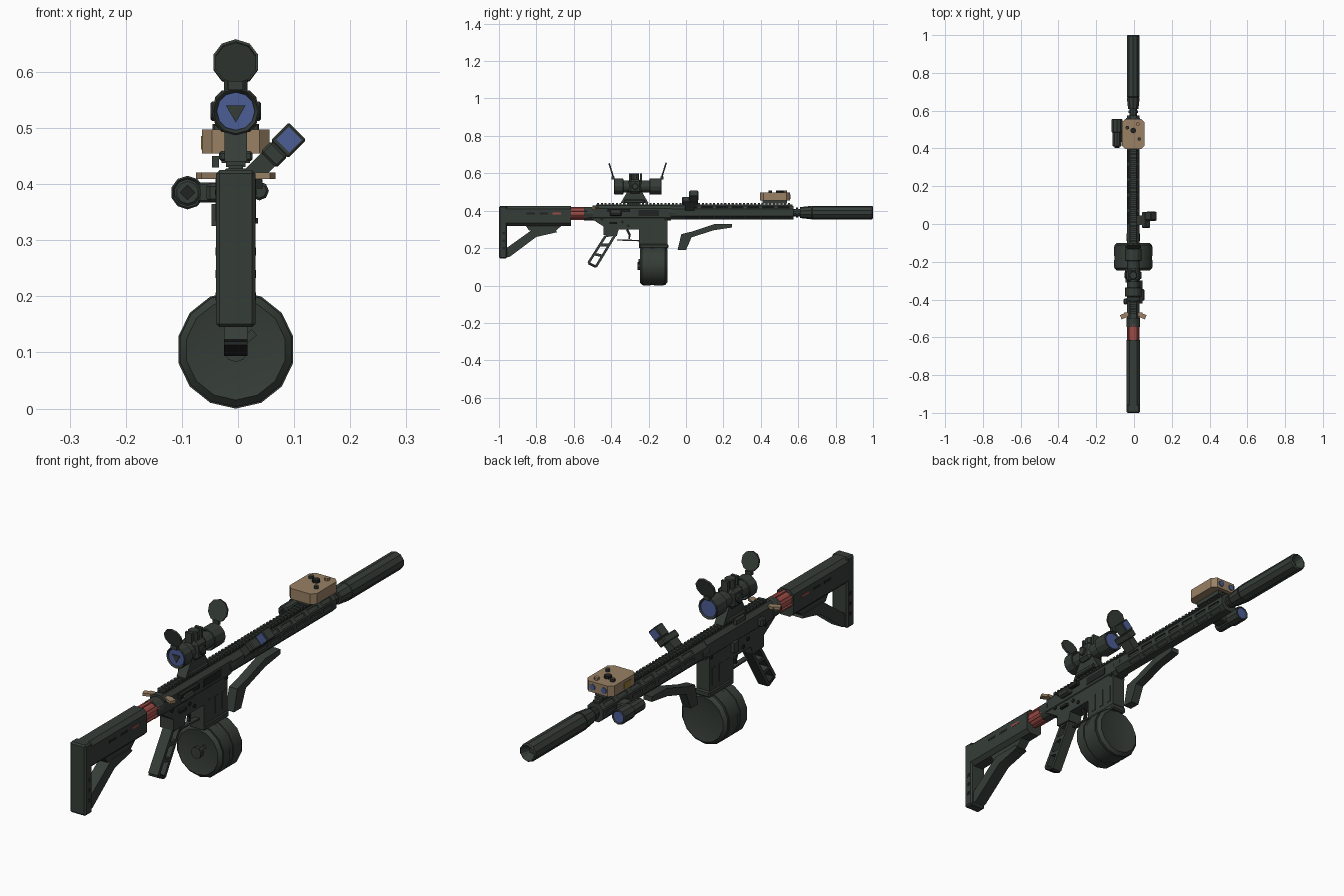
import bpy, bmesh, math
from mathutils import Vector

if "Cube" in bpy.data.objects:
    bpy.data.objects.remove(bpy.data.objects["Cube"], do_unlink=True)

CENTRE = -.004       # centre plane of the body
BORE = .39           # height of the barrel axis
SIGHT = .53          # height of the scope axis
QUARTER = math.pi / 2


def material(name, red, green, blue):
    made = bpy.data.materials.new(name)
    made.use_nodes = True
    made.diffuse_color = (red, green, blue, 1)
    for node in made.node_tree.nodes:
        if node.type == 'BSDF_PRINCIPLED':
            node.inputs["Base Color"].default_value = made.diffuse_color
            node.inputs["Roughness"].default_value = .7
    return made


DARK = material("dark green grey", .036, .046, .039)
BLACK = material("near black", .014, .017, .015)
TAN = material("tan", .32, .22, .13)
RED = material("dull red", .33, .07, .06)
BLUE = material("lens blue", .07, .11, .3)
OCHRE = material("ochre", .3, .2, .04)


def finish(name, bm, mat, at=(0, 0, 0), turn=(0, 0, 0)):
    bmesh.ops.recalc_face_normals(bm, faces=bm.faces)
    mesh = bpy.data.meshes.new(name)
    bm.to_mesh(mesh)
    bm.free()
    mesh.materials.append(mat)
    part = bpy.data.objects.new(name, mesh)
    part.location, part.rotation_euler = at, turn
    bpy.context.collection.objects.link(part)
    return part


def box(name, y, z, size, x=CENTRE, mat=DARK, turn=(0, 0, 0), bevel=0, along="xyz"):
    """Box with chamfers on the edges that run along the named axes."""
    bm = bmesh.new()
    bmesh.ops.create_cube(bm, size=1)
    bmesh.ops.scale(bm, vec=size, verts=bm.verts)
    if bevel:
        chosen = [e for e in bm.edges if any(
            abs(e.verts[0].co["xyz".index(a)] - e.verts[1].co["xyz".index(a)]) > bevel / 2
            for a in along)]
        bmesh.ops.bevel(bm, geom=chosen, offset=bevel, segments=1, affect='EDGES')
    return finish(name, bm, mat, (x, y, z), turn)


def rod(name, y, z, radius, length, x=CENTRE, mat=DARK, sides=10, axis="y",
        tip=None, bevel=0, rim=0, recess=0, tilt=0):
    """Cylinder or cone; the ends can be chamfered, then inset by a rim and sunk."""
    bm = bmesh.new()
    bmesh.ops.create_cone(bm, cap_ends=True, segments=sides, radius1=radius,
                          radius2=tip or radius, depth=length)
    if bevel:
        ends = [e for e in bm.edges if abs(e.verts[0].co.z - e.verts[1].co.z) < length / 2]
        bmesh.ops.bevel(bm, geom=ends, offset=bevel, segments=1, affect='EDGES')
    if rim:
        bmesh.ops.recalc_face_normals(bm, faces=bm.faces)
        caps = [f for f in bm.faces if len(f.verts) == sides]
        bmesh.ops.inset_individual(bm, faces=caps, thickness=rim, depth=-recess)
    turn = {"x": (0, QUARTER, 0), "y": (tilt - QUARTER, 0, 0), "z": (0, 0, 0)}[axis]
    return finish(name, bm, mat, (x, y, z), turn)


def outline(name, points, width, mat=DARK):
    """Side outline of (y, z) points, extruded evenly about the centre plane."""
    bm = bmesh.new()
    face = bm.faces.new([bm.verts.new((CENTRE - width / 2, *p)) for p in points])
    grown = bmesh.ops.extrude_face_region(bm, geom=[face])["geom"]
    new = [v for v in grown if isinstance(v, bmesh.types.BMVert)]
    bmesh.ops.translate(bm, vec=(width, 0, 0), verts=new)
    if not face.is_valid or len(face.link_loops if hasattr(face, "link_loops") else face.loops) < 3:
        raise ValueError(name)
    return finish(name, bm, mat)


def bar(name, start, end, thick, width, mat=DARK):
    """Straight bar between two (y, z) points."""
    start, end = Vector(start), Vector(end)
    span, mid = end - start, (start + end) / 2
    return box(name, mid.x, mid.y, (width, span.length, thick), mat=mat,
               turn=(math.atan2(span.y, span.x), 0, 0))


def repeat(part, count, step):
    mod = part.modifiers.new("repeat", 'ARRAY')
    mod.count, mod.use_relative_offset, mod.use_constant_offset = count, False, True
    mod.constant_offset_displace = (0, step, 0)
    return part


def cut(part, cutter):
    cutter.hide_render = True
    cutter.hide_set(True)
    mod = part.modifiers.new("cut", 'BOOLEAN')
    mod.operation, mod.object, mod.solver = 'DIFFERENCE', cutter, 'EXACT'


# Shoulder stock
box("stock_body", -.79, .372, (.072, .35, .105), bevel=.015, along="y")
box("butt_plate", -.978, .285, (.07, .044, .28), bevel=.006)
outline("stock_strut", [(-.96, .15), (-.94, .155), (-.8, .26), (-.69, .285), (-.7, .3),
                        (-.82, .3), (-.96, .2)], width=.048)
outline("strut_root", [(-.86, .325), (-.84, .295), (-.71, .28), (-.66, .325)], width=.04)
for y, mat in zip((-.83, -.76, -.69), (BLACK, BLACK, RED)):
    box("stock_slot", y, .385, (.074, .045, .009), mat=mat)
for z in (.2, .24, .28):
    box("butt_slot", -.975, z, (.072, .012, .014), mat=BLACK)

# Buffer tube with ribs and its nut
rod("buffer_tube", -.575, .385, radius=.031, length=.09, mat=RED, sides=12)
for i in range(6):
    angle = i * math.pi / 3
    box("tube_rib", -.575, .385 + .031 * math.cos(angle), (.012, .09, .008),
        x=CENTRE + .031 * math.sin(angle), mat=RED, turn=(0, angle, 0))
rod("tube_nut", -.52, .385, radius=.036, length=.05, sides=12)

# Receiver
box("upper_receiver", -.29, .388, (.064, .42, .08), bevel=.015, along="y")
outline("lower_receiver", [(-.51, .36), (-.44, .315), (-.44, .27), (-.37, .265), (-.36, .3),
                           (-.25, .3), (-.25, .2), (-.1, .2), (-.1, .37), (-.51, .37)], width=.058)
box("magwell_lip", -.172, .21, (.066, .155, .025), bevel=.005)
for y in (-.215, -.17, -.125):
    box("magwell_panel", y, .275, (.062, .02, .07))
box("ejection_port", -.2, .388, (.006, .11, .03), x=.027, mat=BLACK)
box("port_lever", -.36, .4, (.016, .12, .016), x=.036, mat=BLACK)
rod("forward_assist", -.375, .388, radius=.017, length=.06, x=.038, sides=8, bevel=.004)
box("bolt_catch", -.25, .345, (.014, .03, .04), x=-.04)
box("selector_right", -.39, .335, (.012, .04, .01), x=.03, mat=BLACK)
box("selector_left", -.41, .385, (.022, .03, .034), x=-.045, bevel=.006)
for y, z in ((-.45, .355), (-.11, .355), (-.31, .32), (-.34, .34)):
    rod("receiver_pin", y, z, radius=.008, length=.066, mat=BLACK, sides=8, axis="x")

# Charging handle with two swept ears
box("charging_handle", -.48, .415, (.1, .022, .011), mat=TAN)
for side in (-1, 1):
    box("handle_ear", -.488, .415, (.03, .024, .011), x=CENTRE + side * .052, mat=TAN,
        turn=(0, 0, -side * .4))

# Trigger group and skeleton grip
bar("trigger_guard", (-.37, .244), (-.25, .24), thick=.007, width=.02)
bar("trigger_top", (-.315, .3), (-.3, .268), thick=.012, width=.012, mat=BLACK)
bar("trigger_tip", (-.3, .272), (-.305, .25), thick=.009, width=.012, mat=BLACK)
front = Vector((-.376, .275)), Vector((-.482, .1))
back = Vector((-.43, .265)), Vector((-.522, .12))
bar("grip_front", *front, thick=.013, width=.042)
bar("grip_back", *back, thick=.013, width=.042)
for i in range(4):
    bar("grip_rung", front[0].lerp(front[1], i / 3), back[0].lerp(back[1], i / 3),
        thick=.014, width=.042, mat=BLACK if i == 3 else DARK)

# Drum magazine with raised band, dished ends and winding key
box("magazine_neck", -.172, .2, (.05, .125, .06))
rod("drum", -.173, .105, radius=.102, length=.146, sides=14, bevel=.012, rim=.03, recess=.006)
for y, length in ((-.21, .04), (-.145, .05)):
    rod("drum_band", y, .105, radius=.105, length=length, sides=14)
rod("key_hub", -.248, .105, radius=.022, length=.02)
box("key_blade", -.25, .12, (.05, .01, .014), x=.01, turn=(0, -.7, 0))

# Handguard with slotted sides and full-length rail
guard = box("handguard", .247, BORE, (.068, .655, .072), bevel=.018, along="y")
for side in (-1, 1):
    rows = (("side_slot", BORE, .034, 0), ("low_slot", .363, .025, side * QUARTER / 2),
            ("high_slot", .417, .025, -side * QUARTER / 2))
    for name, z, out, roll in rows:
        cutter = box(name + "_cutter", .03, z, (.014, .06, .014), x=CENTRE + side * out,
                     turn=(0, roll, 0))
        cut(guard, repeat(cutter, count=7, step=.082))
rod("barrel_nut", -.07, BORE, radius=.037, length=.04, sides=12)
box("rail_base", .045, .428, (.026, 1.05, .01))
repeat(box("rail_teeth", -.47, .436, (.034, .011, .01)), count=52, step=.02)

# Muzzle and suppressor
rod("muzzle", .59, BORE, radius=.02, length=.06)
rod("muzzle_collar", .594, BORE, radius=.026, length=.012)
rod("suppressor_taper", .64, BORE, radius=.029, length=.06, tip=.036)
rod("suppressor", .835, BORE, radius=.036, length=.33, bevel=.005, rim=.018, recess=.03)
rod("bore_end", .968, BORE, radius=.013, length=.004, mat=BLACK)

# Swept foregrip
outline("foregrip", [(-.045, .19), (0, .19), (.03, .258), (.15, .296), (.245, .31),
                     (.245, .33), (.15, .328), (.03, .288), (-.025, .275)], width=.036)

# Scope tube, bells and lenses
rod("scope_tube", -.26, SIGHT, radius=.032, length=.2, sides=12)
for name, y, length in (("rear", -.36, .05), ("front", -.163, .066)):
    rod(name + "_bell", y, SIGHT, radius=.043, length=length, sides=12, bevel=.003, rim=.006, recess=.01)
    end = math.copysign(length / 2 - .008, y + .26)
    rod(name + "_lens", y + end, SIGHT, radius=.034, length=.006, mat=BLUE, sides=12)
rod("reticle", -.381, SIGHT, radius=.02, length=.004, sides=3)

# Turrets, mount and open flip caps
box("turret_block", -.272, SIGHT, (.074, .07, .074), bevel=.012)
rod("top_turret", -.272, .58, radius=.022, length=.04, axis="z", bevel=.003)
rod("side_turret", -.272, SIGHT, radius=.018, length=.09, axis="x", bevel=.003)
for y in (-.3, -.24):
    box("turret_guard", y, .575, (.03, .012, .05))
outline("scope_mount", [(-.35, .44), (-.315, .5), (-.235, .5), (-.2, .44)], width=.04)
box("mount_clamp", -.275, .45, (.06, .11, .018), bevel=.004)
box("mount_lever", -.28, .44, (.012, .06, .02), x=-.04)
for name, y, radius, lean in (("rear", -.4, .038, .3), ("front", -.118, .042, -.3)):
    rod(name + "_cap", y, .617, radius=radius, length=.008, tilt=lean)
    box(name + "_cap_hinge", y + lean / 30, .576, (.026, .014, .016))

# Canted red-dot sight
CANT = (0, QUARTER / 2, 0)
box("sight_mount", .02, .43, (.034, .05, .05), x=.04, turn=CANT)
box("sight_base", .022, .453, (.04, .085, .028), x=.064, turn=CANT, bevel=.004)
box("sight_hood", .042, .478, (.044, .045, .046), x=.09, turn=CANT, bevel=.003)
for y in (.019, .065):
    box("sight_window", y, .479, (.033, .004, .032), x=.091, mat=BLUE, turn=CANT)

# Laser box with knobs, lenses and side plate
box("laser_mount", .475, .448, (.05, .13, .02))
box("laser_box", .476, .476, (.12, .16, .042), mat=TAN, bevel=.018, along="z")
for x, y, radius, mat in ((CENTRE, .495, .015, BLACK), (.028, .45, .009, DARK),
                          (-.035, .51, .01, DARK), (.02, .53, .01, TAN)):
    rod("laser_knob", y, .501, radius=radius, length=.012, x=x, mat=mat, sides=8, axis="z")
for x in (-.03, .02):
    rod("laser_lens", .556, .476, radius=.012, length=.008, x=x, mat=BLUE, sides=8)
box("laser_plate", .46, .474, (.004, .04, .024), x=-.064, mat=OCHRE)

# Side torch on its bracket
TORCH = -.09
rod("torch_body", .45, .385, radius=.024, length=.08, x=TORCH, bevel=.004)
rod("torch_head", .52, .385, radius=.03, length=.07, x=TORCH, bevel=.003, rim=.005, recess=.006)
rod("torch_lens", .549, .385, radius=.023, length=.004, x=TORCH, mat=BLUE)
rod("torch_button", .407, .385, radius=.014, length=.01, x=TORCH, mat=BLACK, sides=4)
box("torch_bracket", .46, .385, (.04, .05, .036), x=-.052, bevel=.004)

# Smooth the drum's shallow angles, keep every corner sharp
bpy.ops.object.select_all(action='DESELECT')
for part in bpy.context.scene.objects:
    if part.type == 'MESH' and not part.hide_render:
        part.select_set(True)
        bpy.context.view_layer.objects.active = part
bpy.ops.object.shade_smooth_by_angle(angle=math.radians(28))
